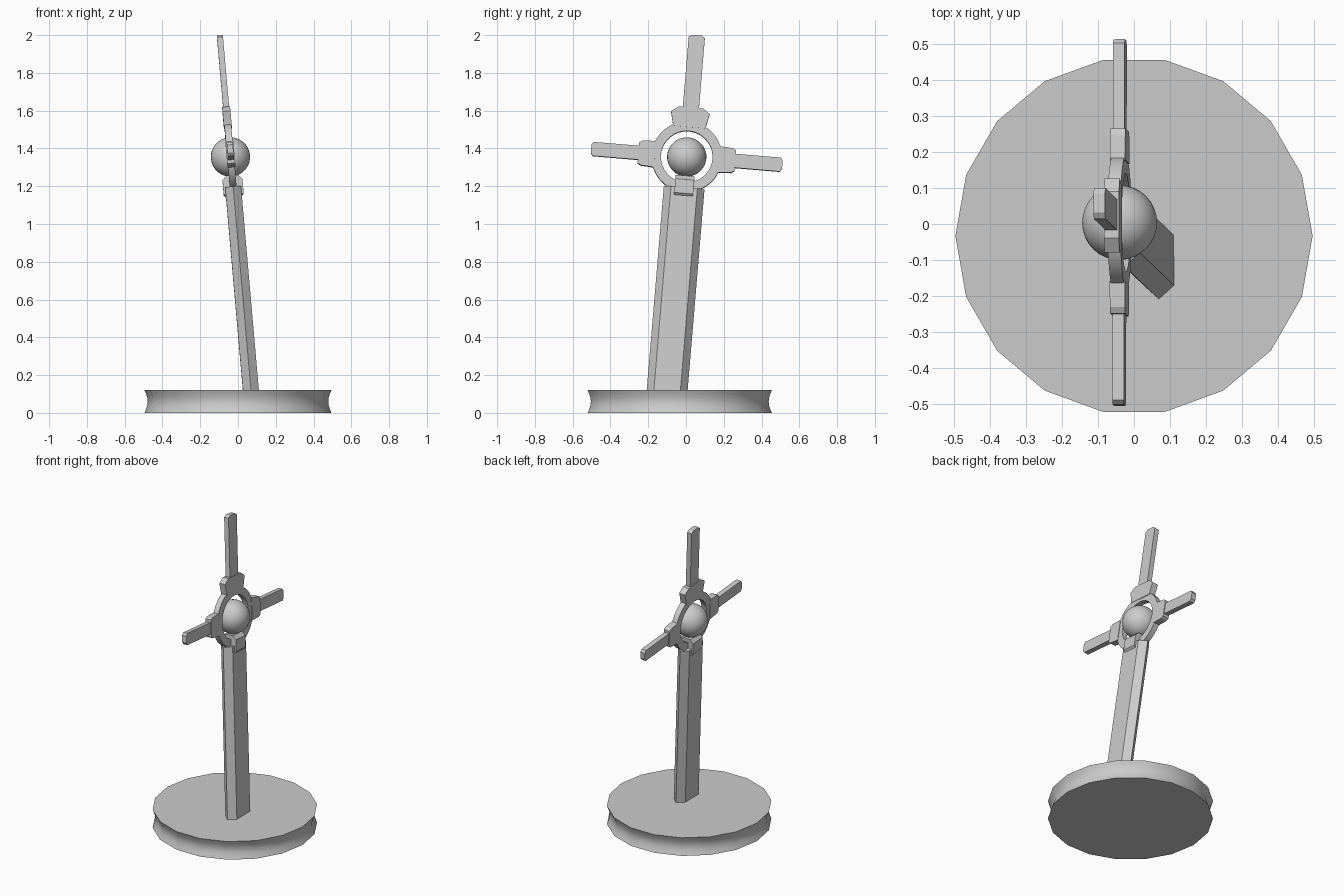
import bpy, bmesh, math
from mathutils import Vector, Matrix

if "Cube" in bpy.data.objects:
    bpy.data.objects.remove(bpy.data.objects["Cube"])

# Tilted local frame of the post and head: u = thickness, v = side arms, w = along post
C = Vector((-0.040, 0.004, 1.355))
W = Vector((-0.0875, 0.084, 1)).normalized()
V = Vector((-0.005, 1, 0))
V = (V - W * V.dot(W)).normalized()
U = V.cross(W)
FRAME = Matrix.Translation(C) @ Matrix((U, V, W)).transposed().to_4x4()


def make(name, bm, matrix=FRAME, smooth=None):
    bmesh.ops.recalc_face_normals(bm, faces=bm.faces)
    me = bpy.data.meshes.new(name)
    bm.to_mesh(me)
    bm.free()
    ob = bpy.data.objects.new(name, me)
    bpy.context.collection.objects.link(ob)
    ob.matrix_world = matrix
    if smooth:
        bpy.ops.object.select_all(action='DESELECT')
        ob.select_set(True)
        bpy.context.view_layer.objects.active = ob
        bpy.ops.object.shade_smooth_by_angle(angle=math.radians(smooth))
    return ob


def prism(name, pts, direction, matrix=FRAME):
    bm = bmesh.new()
    f = bm.faces.new([bm.verts.new(p) for p in pts])
    r = bmesh.ops.extrude_face_region(bm, geom=[f])
    verts = [g for g in r['geom'] if isinstance(g, bmesh.types.BMVert)]
    bmesh.ops.translate(bm, verts=verts, vec=direction)
    return make(name, bm, matrix)


def revolve(name, profile, n, matrix, closed, smooth):
    # profile of (radius, height) turned around local z
    bm = bmesh.new()
    rings = [[bm.verts.new((r * math.cos(2 * math.pi * i / n),
                            r * math.sin(2 * math.pi * i / n), z)) for i in range(n)]
             for r, z in profile]
    pairs = list(zip(rings, rings[1:]))
    if closed:
        pairs.append((rings[-1], rings[0]))
    else:
        bm.faces.new(rings[0])
        bm.faces.new(rings[-1])
    for a, b in pairs:
        for i in range(n):
            j = (i + 1) % n
            bm.faces.new((a[i], a[j], b[j], b[i]))
    return make(name, bm, matrix, smooth)


def plate(name, half_outline, thick, turn):
    # mirrored outline in the v/w plane, turned around the ring centre
    pts = half_outline + [(-v, w) for v, w in reversed(half_outline)]
    prism(name, [(-thick / 2, v, w) for v, w in pts], (thick, 0, 0),
          FRAME @ Matrix.Rotation(math.radians(turn), 4, 'X'))


# Base disc with pinched smooth rim
rim = [(0.495 - 0.017 * math.sin(math.pi * k / 6), 0.12 * k / 6) for k in range(7)]
revolve("base", rim, 18, Matrix.Translation((0, -0.033, 0)), False, 35)

# Six-sided leaning post
section = [(0, -0.108), (0.042, -0.07), (0.042, 0.07), (0, 0.108), (-0.042, 0.07), (-0.042, -0.07)]
prism("post", [(u, v, -1.29) for u, v in section], (0, 0, 1.125))

# Ring around the sphere
t = 0.018
revolve("ring", [(0.137, -t), (0.187, -t), (0.187, t), (0.137, t)], 32,
        FRAME @ Matrix.Rotation(math.pi / 2, 4, 'Y'), True, 30)

# Arms and their collars
top_collar = [(0.085, 0.158), (0.103, 0.235), (0.065, 0.262)]
side_collar = [(0.07, 0.168), (0.065, 0.24), (0.055, 0.257)]
for side, turn, collar, reach in (("top", 0, top_collar, 0.648),
                                  ("left", 90, side_collar, 0.508),
                                  ("right", -90, side_collar, 0.508)):
    plate(side + "_collar", collar, 0.042, turn)
    h = 0.043 if side == "top" else 0.037
    plate(side + "_arm", [(h, 0.2), (h, reach - 0.012), (h * 0.6, reach)], 0.032, turn)

# Bevelled clasp joining ring and post
bm = bmesh.new()
bmesh.ops.create_cube(bm, size=1, matrix=Matrix.Translation((0, 0, -0.161))
                      @ Matrix.Diagonal((0.106, 0.1, 0.118, 1)))
edges = [e for e in bm.edges if abs((e.verts[0].co - e.verts[1].co).y) > 0.05]
bmesh.ops.bevel(bm, geom=edges, offset=0.022, segments=1, affect='EDGES')
make("clasp", bm)

# Floating sphere
bm = bmesh.new()
bmesh.ops.create_uvsphere(bm, u_segments=32, v_segments=16, radius=0.104)
make("sphere", bm, FRAME, 60)
